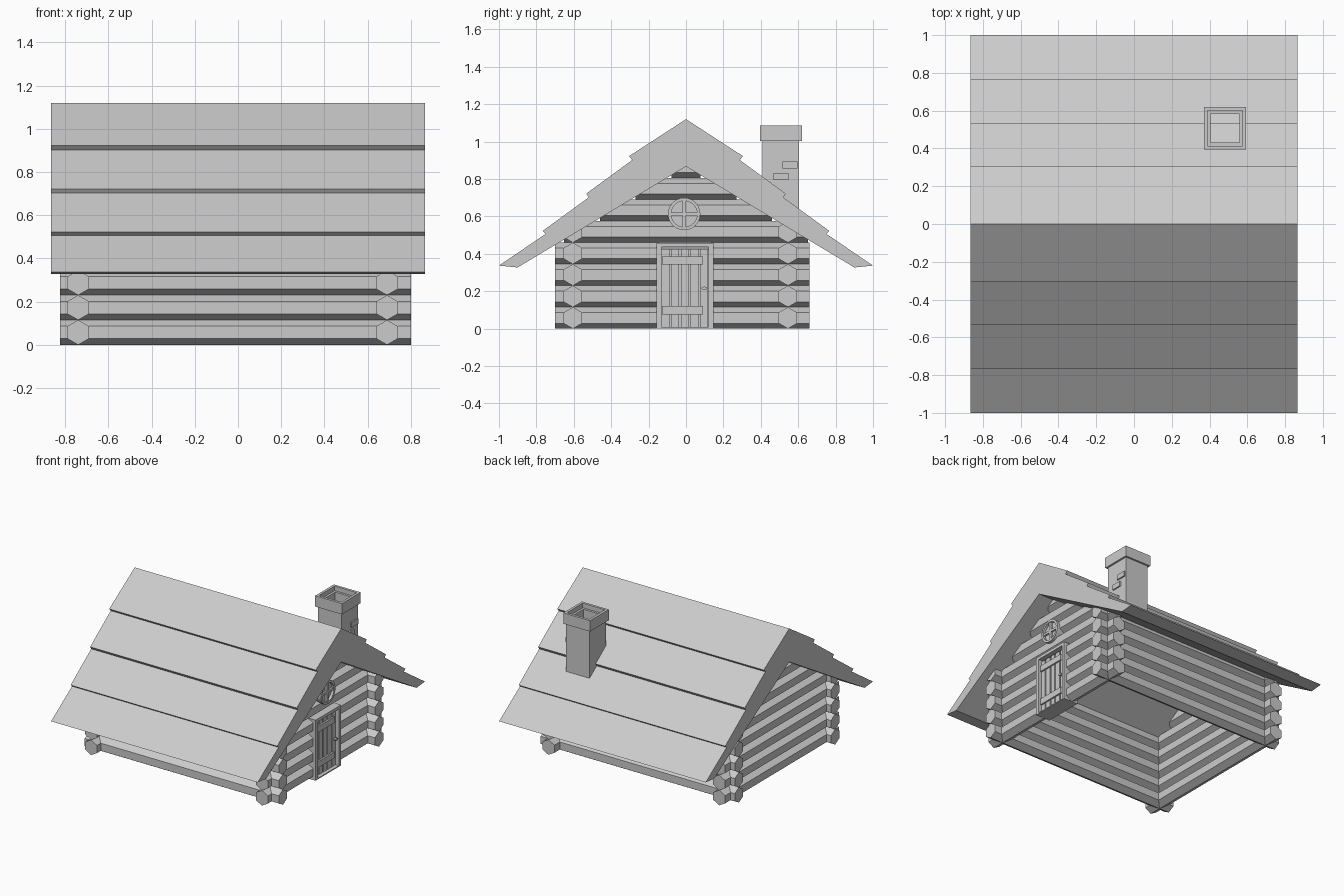
import bpy, bmesh
from math import sin, cos, pi

if "Cube" in bpy.data.objects:
    bpy.data.objects.remove(bpy.data.objects["Cube"])

AXIS = {'x': lambda u, v, w: (w, u, v), 'y': lambda u, v, w: (u, w, v), 'z': lambda u, v, w: (u, v, w)}


def finish(name, bm):
    bmesh.ops.recalc_face_normals(bm, faces=bm.faces)
    me = bpy.data.meshes.new(name)
    bm.to_mesh(me)
    bm.free()
    ob = bpy.data.objects.new(name, me)
    bpy.context.collection.objects.link(ob)
    return ob


def prism(name, pts, axis, a, b):
    """Extrude a 2D outline along an axis from a to b."""
    bm = bmesh.new()
    lo, hi = [[bm.verts.new(AXIS[axis](u, v, w)) for u, v in pts] for w in (a, b)]
    n = len(pts)
    bm.faces.new(lo)
    bm.faces.new(hi)
    for i in range(n):
        j = (i + 1) % n
        bm.faces.new((lo[i], lo[j], hi[j], hi[i]))
    return finish(name, bm)


def tube(name, outer, inner, axis, a, b):
    """Hollow prism between two outlines with equal point counts."""
    bm = bmesh.new()
    loops = [[bm.verts.new(AXIS[axis](u, v, w)) for u, v in pts]
             for pts, w in ((outer, a), (outer, b), (inner, b), (inner, a))]
    n = len(outer)
    for k in range(4):
        p, q = loops[k], loops[(k + 1) % 4]
        for i in range(n):
            j = (i + 1) % n
            bm.faces.new((p[i], p[j], q[j], q[i]))
    return finish(name, bm)


def rect(u0, u1, v0, v1):
    return [(u0, v0), (u1, v0), (u1, v1), (u0, v1)]


def ngon(cu, cv, r, n):
    return [(cu + r * sin(2 * pi * i / n), cv + r * cos(2 * pi * i / n)) for i in range(n)]


def box(name, x0, x1, y0, y1, z0, z1):
    return prism(name, rect(y0, y1, z0, z1), 'x', x0, x1)


# Stepped shingle roof
half = [(0.305, 0.922), (0.287, 0.902), (0.533, 0.722), (0.52, 0.702),
        (0.767, 0.522), (0.75, 0.507), (1.0, 0.337), (0.9, 0.327)]
roof = [(0, 1.12)] + half + [(0, 0.867)] + [(-y, z) for y, z in reversed(half)]
prism("roof", roof, 'x', -0.865, 0.865)

# Hexagonal logs
PITCH = 0.115
R = PITCH / 2
DOOR = (-0.145, 0.135)
for row in range(8):
    zc = R + row * PITCH
    if row < 5:
        for side, y in (("front", -0.605), ("back", 0.545)):
            prism(f"{side}_log", ngon(y, zc, R, 6), 'x', -0.825, 0.80)
    reach = (0.867 - zc) / 0.6 + 0.07
    y0, y1 = (-0.70, 0.66) if row < 4 else (-reach, reach)
    prism("left_log", ngon(-0.74, zc, R, 6), 'y', y0, y1)
    spans = [(y0, DOOR[0]), (DOOR[1], y1)] if row < 4 else [(y0, y1)]
    for a, b in spans:
        prism("right_log", ngon(0.69, zc, R, 6), 'y', a, b)

# Door frame
tube("door_frame", rect(-0.157, 0.147, 0, 0.458), rect(-0.131, 0.121, 0.008, 0.436), 'x', 0.64, 0.76)

# Door planks, battens and knob
for i in range(5):
    y = -0.131 + i * 0.0515
    box("door_plank", 0.70, 0.735, y, y + 0.042, 0.01, 0.425)
box("door_backing", 0.695, 0.715, -0.131, 0.121, 0.01, 0.425)
for z0, z1 in ((0.075, 0.122), (0.342, 0.387)):
    box("door_batten", 0.73, 0.747, -0.128, 0.092, z0, z1)
prism("door_knob_stem", ngon(0.097, 0.216, 0.006, 8), 'x', 0.73, 0.748)
prism("door_knob", [(0.097 + 0.016 * cos(i * pi / 4), 0.216 + 0.009 * sin(i * pi / 4)) for i in range(8)],
      'x', 0.745, 0.758)

# Round gable window
WY, WZ = -0.01, 0.613
tube("window_frame", ngon(WY, WZ, 0.087, 24), ngon(WY, WZ, 0.07, 24), 'x', 0.69, 0.762)
prism("window_pane", ngon(WY, WZ, 0.075, 24), 'x', 0.69, 0.743)
box("window_bar", 0.735, 0.757, WY - 0.072, WY + 0.072, WZ - 0.009, WZ + 0.009)
box("window_bar", 0.735, 0.757, WY - 0.009, WY + 0.009, WZ - 0.072, WZ + 0.072)

# Hollow chimney with cap and raised bricks
CX, CY = 0.482, 0.507


def square(h):
    return rect(CX - h, CX + h, CY - h, CY + h)


tube("chimney_shaft", square(0.098), square(0.076), 'z', 0.62, 1.05)
tube("chimney_cap", square(0.112), square(0.093), 'z', 1.003, 1.085)
for y0, z0 in ((0.516, 0.855), (0.468, 0.795)):
    box("chimney_brick", CX + 0.09, CX + 0.108, y0, y0 + 0.08, z0, z0 + 0.038)
